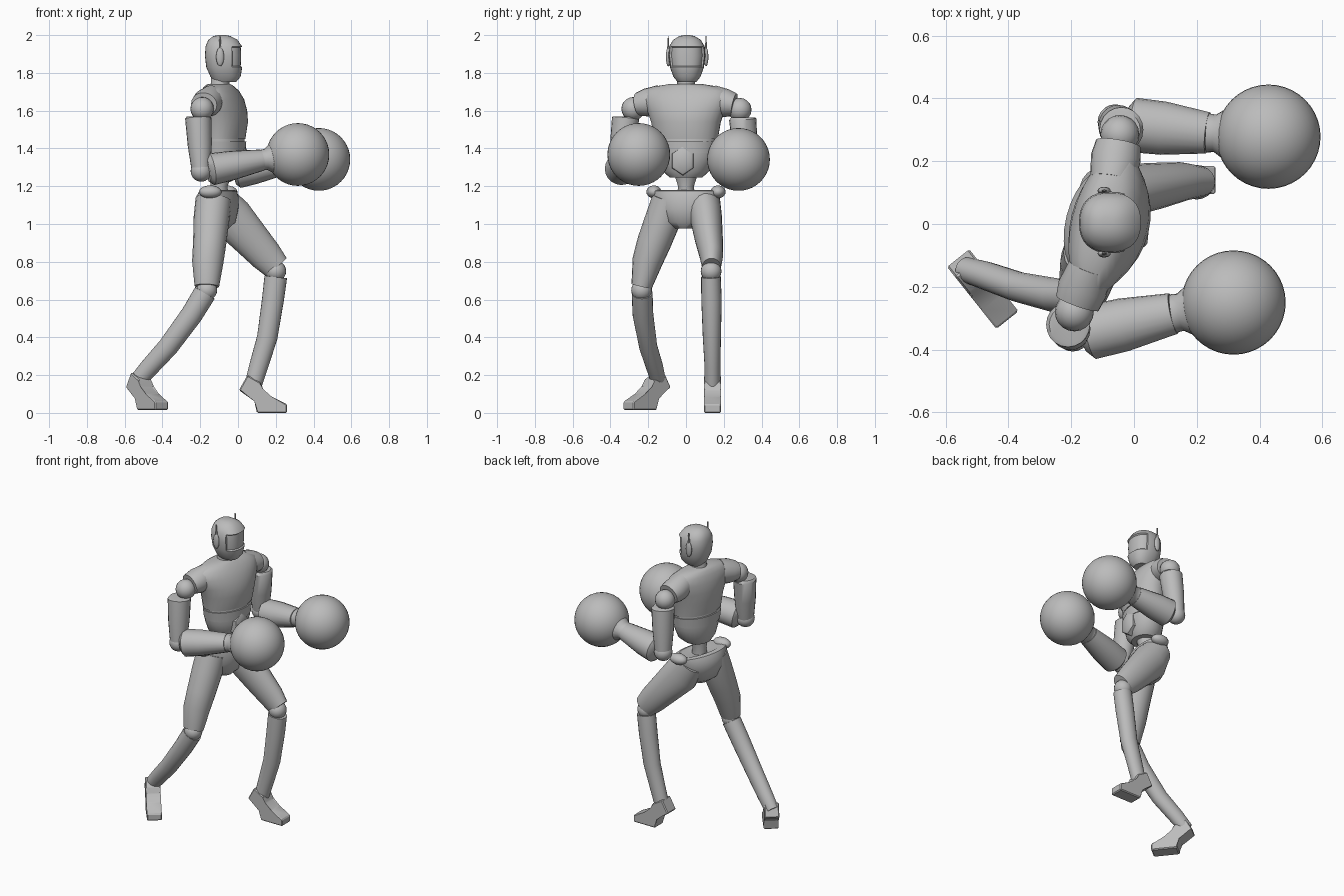
import bpy, bmesh, math
from mathutils import Vector

if "Cube" in bpy.data.objects:
    bpy.data.objects.remove(bpy.data.objects["Cube"])

grey = bpy.data.materials.new("plain grey")
grey.use_nodes = True
GREY = (0.5, 0.5, 0.5, 1)
grey.diffuse_color = GREY
grey.node_tree.nodes["Principled BSDF"].inputs["Base Color"].default_value = GREY

UP = Vector((0, 0, 1))
TWIST = Vector((0.24, 0.97, 0)).normalized()   # shoulder and hip line
ACROSS = Vector((0, 1, 0))


def finish(name, bm, angle=40):
    bmesh.ops.recalc_face_normals(bm, faces=bm.faces)
    mesh = bpy.data.meshes.new(name)
    bm.to_mesh(mesh)
    bm.free()
    mesh.materials.append(grey)
    ob = bpy.data.objects.new(name, mesh)
    bpy.context.collection.objects.link(ob)
    bpy.ops.object.select_all(action='DESELECT')
    ob.select_set(True)
    bpy.context.view_layer.objects.active = ob
    bpy.ops.object.shade_smooth_by_angle(angle=math.radians(angle))
    return ob


def loft_mesh(rings, side, axis=None, sides=20, power=1.0):
    """Rings are (x, y, z, half width along side, half depth)."""
    bm = bmesh.new()
    pts = [Vector(r[:3]) for r in rings]
    loops = []
    for i, r in enumerate(rings):
        t = axis or (pts[min(i + 1, len(pts) - 1)] - pts[max(i - 1, 0)]).normalized()
        v = t.cross(side).normalized()
        u = v.cross(t)
        loop = []
        for k in range(sides):
            a = math.tau * k / sides
            c, s = math.cos(a), math.sin(a)
            c = math.copysign(abs(c) ** power, c)
            s = math.copysign(abs(s) ** power, s)
            loop.append(bm.verts.new(pts[i] + u * r[3] * c + v * r[4] * s))
        loops.append(loop)
    for a, b in zip(loops, loops[1:]):
        for k in range(sides):
            j = (k + 1) % sides
            bm.faces.new((a[k], a[j], b[j], b[k]))
    bm.faces.new(loops[0])
    bm.faces.new(loops[-1])
    return bm


def loft(name, rings, side=ACROSS, **kw):
    return finish(name, loft_mesh(rings, side, **kw))


def ball(name, centre, radius, scale=(1, 1, 1), seg=20):
    bm = bmesh.new()
    bmesh.ops.create_uvsphere(bm, u_segments=seg, v_segments=seg // 2, radius=radius)
    for v in bm.verts:
        v.co = Vector(centre) + Vector(a * b for a, b in zip(v.co, scale))
    return finish(name, bm)


def foot(name, origin, direction, half=0.045):
    """Side profile with a raised heel, extruded across the foot."""
    profile = [(-.075, .12), (-.03, .2), (.04, .16), (.05, .12), (.1, .085),
               (.18, .045), (.18, 0), (.02, 0), (.012, .065)]
    d = Vector(direction).normalized()
    w = UP.cross(d) * half
    bm = bmesh.new()
    rows = [[bm.verts.new(Vector(origin) + d * f + UP * h + w * s) for f, h in profile]
            for s in (-1, 1)]
    n = len(profile)
    for k in range(n):
        j = (k + 1) % n
        bm.faces.new((rows[0][k], rows[0][j], rows[1][j], rows[1][k]))
    for row in rows:
        bm.faces.new(row)
    bmesh.ops.bevel(bm, geom=bm.edges[:], offset=0.006, segments=1, affect='EDGES')
    return finish(name, bm, 25)


# Head with a recessed visor
bm = loft_mesh([(-.07, .005, 1.752, .05, .06), (-.066, .005, 1.78, .072, .08),
                (-.073, .005, 1.83, .09, .095), (-.075, .005, 1.89, .098, .1),
                (-.075, .005, 1.94, .094, .097), (-.08, .005, 1.975, .073, .077),
                (-.085, .005, 1.995, .04, .045), (-.085, .005, 2.0, .015, .02)],
               ACROSS, axis=UP, sides=32, power=0.85)
bm.normal_update()
visor = [f for f in bm.faces if abs(f.normal.z) < .4
         and f.calc_center_median().x > -.03 and 1.83 < f.calc_center_median().z < 1.94]
bmesh.ops.recalc_face_normals(bm, faces=bm.faces)
bmesh.ops.inset_region(bm, faces=visor, thickness=.006, depth=-.008)
finish("head", bm)
loft("neck", [(-.1, 0, 1.69, .06, .06), (-.095, 0, 1.735, .047, .05),
              (-.09, 0, 1.8, .047, .05)], axis=UP)
for tag, s in (("left", 1), ("right", -1)):
    y = .006 + s * .1
    ball(tag + "_ear", (-.095, y, 1.885), .05, (.42, .25, 1))
    loft(tag + "_antenna", [(-.095, y, 1.91, .007, .009), (-.095, y, 1.995, .002, .004)],
         axis=UP, sides=6)

# Trunk
loft("chest", [(-.078, 0, 1.45, .172, .113), (-.076, 0, 1.54, .188, .125),
               (-.08, 0, 1.6, .21, .122), (-.088, 0, 1.66, .235, .11),
               (-.095, 0, 1.705, .225, .088), (-.1, 0, 1.73, .16, .07),
               (-.1, 0, 1.742, .08, .056)], side=TWIST, axis=UP, sides=28)
loft("abdomen", [(-.085, 0, 1.245, .085, .08), (-.08, 0, 1.28, .125, .1),
                 (-.078, 0, 1.35, .153, .112), (-.078, 0, 1.4, .162, .114),
                 (-.078, 0, 1.455, .165, .108)], side=TWIST, axis=UP, sides=28)
loft("rib_band", [(-.078, 0, 1.375, .16, .117), (-.078, 0, 1.438, .17, .119)],
     side=TWIST, axis=UP, sides=28)
loft("buckle", [(-.02, -.015, 1.335, .08, .07), (.037, -.017, 1.335, .075, .064),
                (.047, -.018, 1.335, .058, .05)], side=UP, sides=6)
loft("waist", [(-.1, 0, 1.11, .05, .05), (-.1, 0, 1.2, .042, .045),
               (-.09, 0, 1.27, .065, .06)], side=TWIST, axis=UP)
loft("pelvis", [(-.1, -.005, .975, .05, .05), (-.105, -.005, 1.01, .12, .09),
                (-.11, -.005, 1.08, .165, .108), (-.11, 0, 1.14, .185, .108),
                (-.105, 0, 1.175, .198, .09), (-.1, 0, 1.18, .17, .07),
                (-.1, 0, 1.16, .06, .05)], side=TWIST, axis=UP, sides=28)

# Arms: joint points for each side
arms = {
    "left": dict(chest=(-.07, .14, 1.655), shoulder=(-.045, .285, 1.605),
                 sleeve=(-.04, .3, 1.555), elbow=(-.06, .325, 1.275),
                 fore=(.0, .315, 1.275), wrist=(.235, .29, 1.315),
                 glove=(.428, .278, 1.342)),
    "right": dict(chest=(-.14, -.14, 1.655), shoulder=(-.19, -.28, 1.61),
                  sleeve=(-.21, -.32, 1.56), elbow=(-.195, -.35, 1.28),
                  fore=(-.14, -.345, 1.29), wrist=(.125, -.285, 1.338),
                  glove=(.317, -.25, 1.368)),
}
for tag, a in arms.items():
    p = {k: Vector(v) for k, v in a.items()}
    cap = p["chest"].lerp(p["shoulder"], .8) + UP * .015
    loft(tag + "_shoulder", [(*p["chest"], .07, .08), (*p["chest"].lerp(cap, .6), .08, .075),
                             (*cap, .072, .062)], side=Vector((1, 0, 0)))
    ball(tag + "_shoulder_joint", p["shoulder"], .062)
    mid = p["sleeve"].lerp(p["elbow"], .5)
    loft(tag + "_upper_arm", [(*(p["sleeve"] + UP * .01), .06, .06), (*p["sleeve"], .072, .07),
                              (*mid, .067, .064), (*p["elbow"], .052, .05)])
    ball(tag + "_elbow", p["elbow"], .056)
    loft(tag + "_forearm", [(*p["fore"].lerp(p["wrist"], -.08), .06, .065),
                            (*p["fore"], .087, .085),
                            (*p["fore"].lerp(p["wrist"], .4), .085, .078),
                            (*p["wrist"], .066, .057)])
    loft(tag + "_cuff", [(*p["wrist"], .062, .055),
                         (*p["wrist"].lerp(p["glove"], .12), .06, .056),
                         (*p["wrist"].lerp(p["glove"], .35), .09, .088)])
    ball(tag + "_glove", p["glove"], .166, seg=40)

# Legs
loft("left_thigh", [(-.1, .09, 1.13, .09, .09), (-.04, .105, 1.04, .085, .115),
                    (.06, .12, .93, .075, .1), (.15, .135, .83, .062, .087),
                    (.205, .135, .77, .05, .072)])
loft("right_thigh", [(-.13, -.09, 1.13, .09, .095), (-.14, -.12, 1.03, .095, .095),
                     (-.15, -.17, .9, .09, .088), (-.16, -.205, .8, .08, .083),
                     (-.165, -.235, .67, .055, .065)])
ball("left_knee", (.2, .133, .75), .055)
ball("right_knee", (-.165, -.235, .65), .055)
loft("left_shin", [(.2, .132, .72, .052, .06), (.185, .135, .6, .054, .058),
                   (.155, .137, .4, .048, .054), (.11, .14, .25, .042, .05),
                   (.075, .14, .13, .042, .045)])
loft("right_shin", [(-.175, -.232, .635, .055, .06), (-.245, -.228, .52, .055, .058),
                    (-.37, -.2, .35, .048, .054), (-.47, -.165, .24, .045, .05),
                    (-.535, -.145, .165, .04, .045)])
foot("left_foot", (.08, .14, 0), (1, 0, 0))
foot("right_foot", (-.515, -.165, .015), (.62, -.78, 0))

# Flared hip points on the hip line
for tag, s in (("left", 1), ("right", -1)):
    c = Vector((-.105, 0, 1.17)) + TWIST * s * .175
    ball(tag + "_hip_point", c, .04, (1.5, 1, .85))
